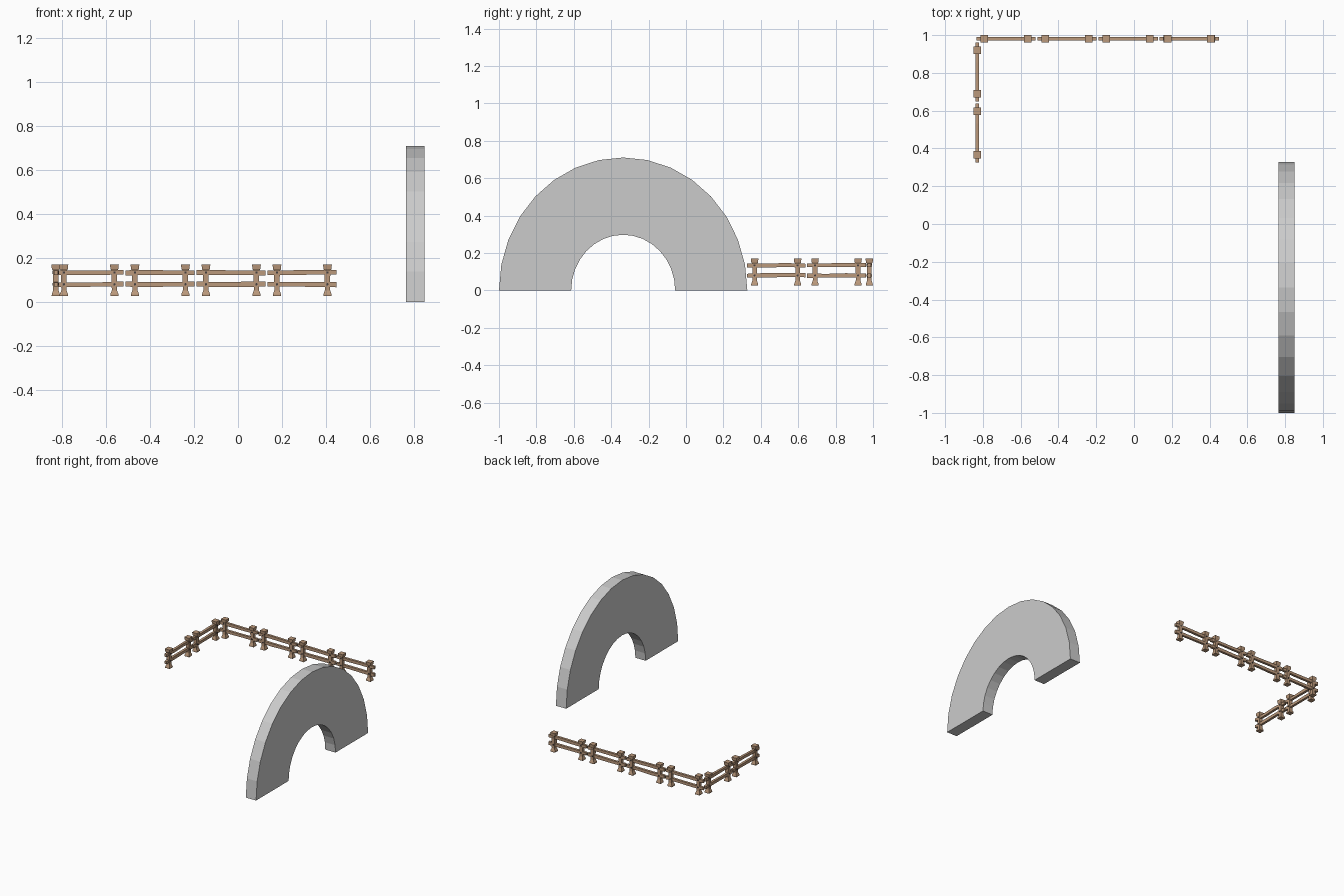
import bpy, bmesh, math, random
from mathutils import Matrix, Vector

if "Cube" in bpy.data.objects:
    bpy.data.objects.remove(bpy.data.objects["Cube"])

random.seed(4)


def material(name, rgb):
    m = bpy.data.materials.new(name)
    m.diffuse_color = (*rgb, 1)
    m.use_nodes = True
    m.node_tree.nodes["Principled BSDF"].inputs["Base Color"].default_value = m.diffuse_color
    return m


WOOD = material("wood", (0.50, 0.32, 0.20))
IRON = material("dark_iron", (0.06, 0.05, 0.05))


def finish(bm, name, mat=None):
    bmesh.ops.recalc_face_normals(bm, faces=bm.faces)
    me = bpy.data.meshes.new(name)
    bm.to_mesh(me)
    bm.free()
    if mat:
        me.materials.append(mat)
    ob = bpy.data.objects.new(name, me)
    bpy.context.collection.objects.link(ob)
    return ob


def loft(bm, rings):
    """Skin a list of equal-length point rings and cap both ends."""
    vs = [[bm.verts.new(p) for p in r] for r in rings]
    n = len(vs[0])
    for a, b in zip(vs, vs[1:]):
        for i in range(n):
            j = (i + 1) % n
            bm.faces.new((a[i], a[j], b[j], b[i]))
    bm.faces.new(vs[0])
    bm.faces.new(vs[-1])


def rect(hu, hv):
    return [(-hu, -hv), (hu, -hv), (hu, hv), (-hu, hv)]


# Half-ring arch, slightly taller than round
def arch():
    bm = bmesh.new()
    seg = 16
    rings = []
    for i in range(seg + 1):
        a = math.pi * i / seg
        c, s = math.cos(a), math.sin(a)
        rings.append([(x, -0.336 + r * c, r * s * 1.07)
                      for x, r in ((0.765, 0.278), (0.765, 0.664), (0.85, 0.664), (0.85, 0.278))])
    loft(bm, rings)
    finish(bm, "arch")


# Fence post: narrow shaft, flared head and foot
POST = [(0.027, 0.019), (0.036, 0.018), (0.053, 0.012), (0.10, 0.0125),
        (0.142, 0.013), (0.150, 0.018), (0.170, 0.020)]


def fence_section(index, frame):
    bm = bmesh.new()
    for px in (-0.115, 0.115):
        loft(bm, [[(px + u, v, z) for u, v in rect(h, h)] for z, h in POST])
    finish(bm, f"fence_posts_{index}", WOOD).matrix_world = frame

    # Two slightly uneven rails running through the posts
    bm = bmesh.new()
    for z in (0.080, 0.134):
        rings = []
        for x in (-0.157, -0.05, 0.05, 0.157):
            h = random.uniform(0.0095, 0.012)
            dz = random.uniform(-0.002, 0.002)
            rings.append([(x, u, z + dz + v) for u, v in rect(0.009, h)])
        loft(bm, rings)
    finish(bm, f"fence_rails_{index}", WOOD).matrix_world = frame

    # Nail heads on both sides of each joint
    bm = bmesh.new()
    for px in (-0.115, 0.115):
        for z in (0.080, 0.134):
            m = Matrix.Translation((px, 0, z)) @ Matrix.Rotation(math.pi / 2, 4, 'X')
            bmesh.ops.create_cone(bm, cap_ends=True, segments=6, radius1=0.006,
                                  radius2=0.006, depth=0.031, matrix=m)
    finish(bm, f"fence_nails_{index}", IRON).matrix_world = frame


arch()
# Back row of four sections, then a left row of two
for i in range(4):
    fence_section(i + 1, Matrix.Translation((-0.678 + 0.3235 * i, 0.98, 0)))
for i in range(2):
    fence_section(i + 5, Matrix.Translation((-0.83, 0.805 - 0.323 * i, 0))
                  @ Matrix.Rotation(math.pi / 2, 4, 'Z'))
